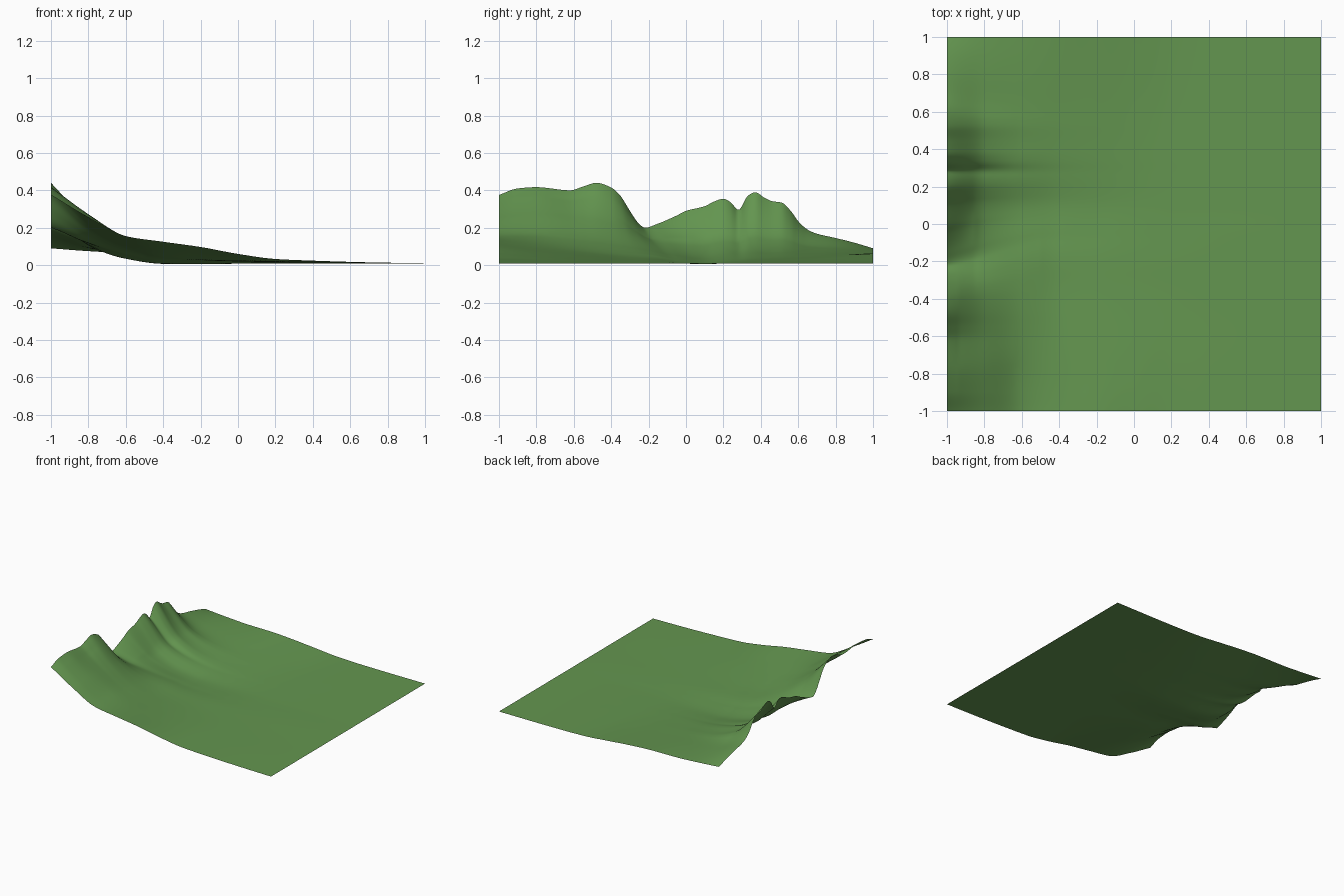
import bpy, bmesh, math

if "Cube" in bpy.data.objects:
    bpy.data.objects.remove(bpy.data.objects["Cube"])


def curve(xs, vs, x):
    """Smooth cubic interpolation through (xs, vs) without overshoot."""
    n = len(xs)
    i = 0
    while i < n - 2 and x > xs[i + 1]:
        i += 1

    def chord(k):
        return (vs[k + 1] - vs[k]) / (xs[k + 1] - xs[k])

    def slope(k):
        if k == 0:
            return chord(0)
        if k == n - 1:
            return chord(n - 2)
        a, b = chord(k - 1), chord(k)
        return 2 * a * b / (a + b) if a * b > 0 else 0.0

    h = xs[i + 1] - xs[i]
    t = (x - xs[i]) / h
    return ((2*t**3 - 3*t**2 + 1) * vs[i] + (t**3 - 2*t**2 + t) * h * slope(i)
            + (3*t**2 - 2*t**3) * vs[i + 1] + (t**3 - t**2) * h * slope(i + 1))


# Skyline of the ridge along the left edge (x = -1)
RIDGE_Y = [-1, -.9, -.8, -.62, -.55, -.48, -.4, -.35, -.3, -.25, -.22, -.15, -.05, 0, .1,
           .15, .2, .24, .28, .33, .37, .42, .46, .51, .56, .6, .65, .7, .8, .9, 1]
RIDGE_Z = [.375, .41, .417, .40, .42, .44, .415, .37, .29, .22, .20, .222, .265, .29, .315,
           .34, .355, .335, .295, .37, .39, .36, .342, .335, .29, .235, .19, .168, .145, .12, .09]

# Slope profiles running right from the ridge, one per y station
PROF_X = [-1, -.8, -.6, -.4, -.2, 0, .2, .4, .7, 1]
PROFILES = {
    -1.0: [.375, .255, .155, .125, .097, .06, .033, .024, .015, .01],
    -.75: [.41, .27, .15, .095, .065, .042, .026, .02, .014, .01],
    -.45: [.43, .235, .115, .055, .035, .024, .018, .015, .012, .01],
    -.18: [.22, .12, .055, .018, .012, .012, .012, .012, .011, .01],
    .05: [.30, .105, .034, .007, .005, .008, .01, .01, .01, .01],
    .35: [.36, .14, .062, .03, .02, .015, .012, .011, .01, .01],
    .65: [.21, .105, .064, .045, .035, .023, .014, .012, .01, .01],
    1.0: [.09, .075, .065, .063, .052, .035, .018, .012, .01, .01],
}
STATIONS = list(PROFILES)

N = 160
coords = [-1 + 2 * i / N for i in range(N + 1)]


def height_column(x):
    row = [curve(PROF_X, PROFILES[s], x) for s in STATIONS]
    edge = [PROFILES[s][0] for s in STATIONS]
    fade = math.exp(-(x + 1) / 0.16)      # ridge detail dies out downhill
    out = []
    for y in coords:
        # the gully swings toward +y as it runs downhill
        w = y - 0.3 * min(x + 1, .5) * math.exp(-((y + .12) / .2) ** 2)
        detail = curve(RIDGE_Y, RIDGE_Z, w) - curve(STATIONS, edge, w)
        out.append(curve(STATIONS, row, w) + detail * fade)
    return out


# Terrain sheet
bm = bmesh.new()
grid = [[bm.verts.new((x, y, z)) for y, z in zip(coords, height_column(x))] for x in coords]
for i in range(N):
    for j in range(N):
        bm.faces.new((grid[i][j], grid[i+1][j], grid[i+1][j+1], grid[i][j+1]))
for f in bm.faces:
    f.smooth = True
mesh = bpy.data.meshes.new("hillside_terrain")
bm.to_mesh(mesh)
bm.free()

grass = bpy.data.materials.new("grass_green")
grass.diffuse_color = (0.127, 0.305, 0.08, 1)
grass.use_nodes = True
grass.node_tree.nodes["Principled BSDF"].inputs["Base Color"].default_value = grass.diffuse_color
mesh.materials.append(grass)
terrain = bpy.data.objects.new("hillside_terrain", mesh)
bpy.context.collection.objects.link(terrain)
